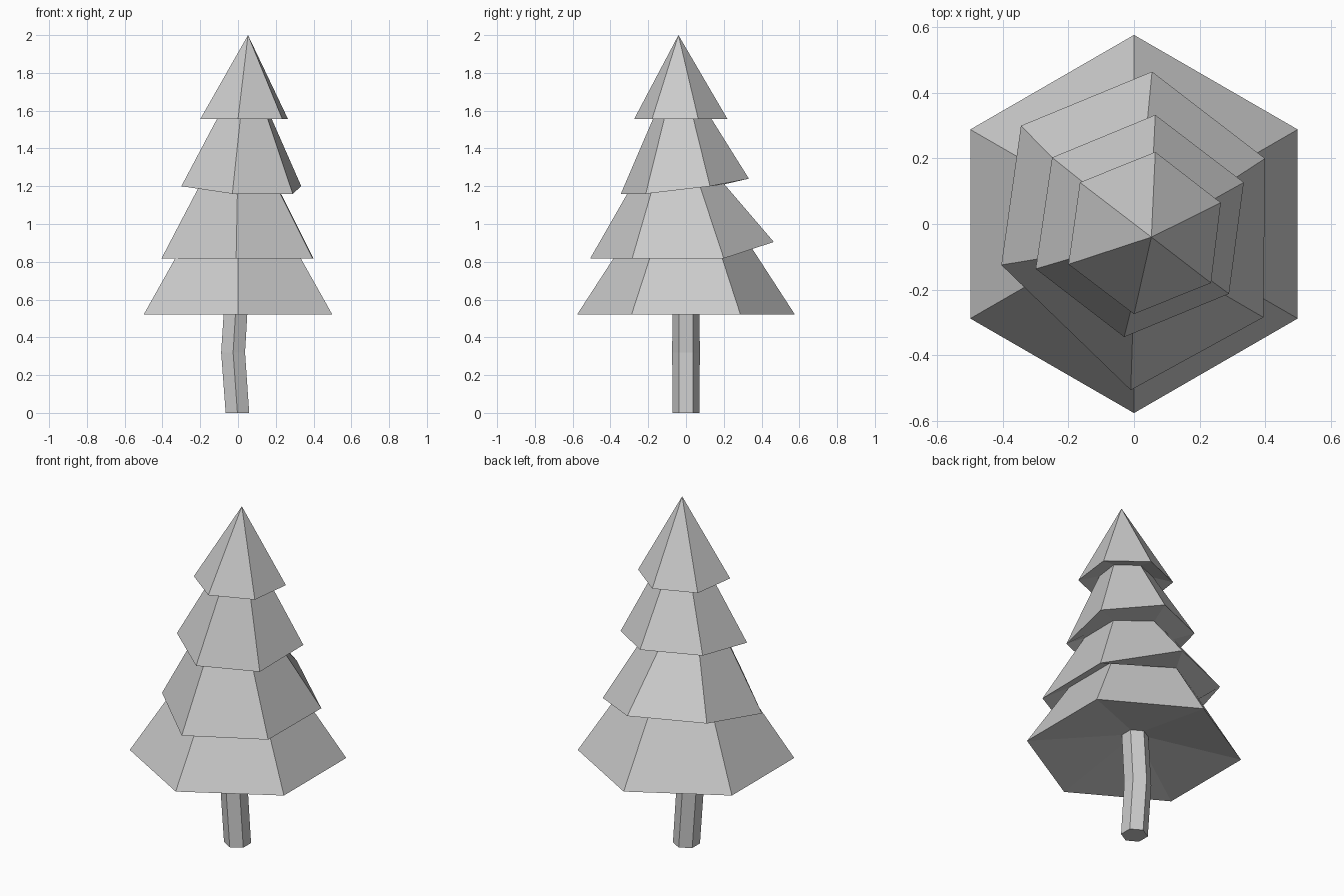
import bpy, bmesh, math
from mathutils import Vector

if "Cube" in bpy.data.objects:
    bpy.data.objects.remove(bpy.data.objects["Cube"])


def hexagon(cx, cy, z, r):
    """Six points, starting at the back and running clockwise seen from above."""
    return [Vector((cx + r * math.sin(i * math.pi / 3),
                    cy + r * math.cos(i * math.pi / 3), z)) for i in range(6)]


def shrink(ring, center, scale, z):
    """Narrowed copy of a ring, moved to a new centre and height."""
    mid = sum(ring, Vector()) / len(ring)
    return [Vector((center[0] + (p.x - mid.x) * scale,
                    center[1] + (p.y - mid.y) * scale, z)) for p in ring]


def loft(name, rings, tip=None, base=False):
    """Flat-faced skin through a stack of rings, with optional tip and base."""
    bm = bmesh.new()
    loops = [[bm.verts.new(p) for p in ring] for ring in rings]
    for a, b in zip(loops, loops[1:]):
        for i in range(6):
            j = (i + 1) % 6
            bm.faces.new((a[i], b[i], b[j], a[j]))
    if base:
        bm.faces.new(loops[0])
    if tip:
        t = bm.verts.new(tip)
        for i in range(6):
            bm.faces.new((loops[-1][i], t, loops[-1][(i + 1) % 6]))
    mesh = bpy.data.meshes.new(name)
    bm.to_mesh(mesh)
    bm.free()
    obj = bpy.data.objects.new(name, mesh)
    bpy.context.collection.objects.link(obj)
    return obj


# Slightly bent trunk
trunk_top = hexagon(-0.008, 0, 0.61, 0.072)
loft("trunk", [hexagon(-0.003, 0, 0, 0.072),
               hexagon(-0.026, 0, 0.32, 0.073), trunk_top], base=True)

# Lower rims of the four branch tiers
rim1 = hexagon(0, 0, 0.52, 0.577)
rim2 = [Vector(p) for p in ((0.055, 0.465, 0.905), (0.4, 0.2, 0.818),
                            (0.395, -0.285, 0.818), (-0.01, -0.507, 0.818),
                            (-0.405, -0.125, 0.818), (-0.345, 0.3, 0.905))]
rim3 = [Vector(p) for p in ((0.065, 0.333, 1.24), (0.335, 0.127, 1.2),
                            (0.29, -0.213, 1.16), (-0.03, -0.345, 1.16),
                            (-0.3, -0.137, 1.2), (-0.25, 0.203, 1.24))]
rim4 = [Vector(p) for p in ((0.065, 0.22, 1.555), (0.265, 0.065, 1.555),
                            (0.235, -0.18, 1.555), (0.0, -0.275, 1.555),
                            (-0.2, -0.123, 1.555), (-0.165, 0.127, 1.555))]

# Foliage: each tier narrows to a neck, then flares out to the next rim
loft("foliage", [trunk_top,
                 rim1, hexagon(0, 0, 0.87, 0.35),
                 rim2, shrink(rim2, (0.01, -0.025), 0.5, 1.21),
                 rim3, shrink(rim3, (0.035, -0.022), 0.42, 1.58),
                 rim4], tip=(0.053, -0.04, 2.0))
